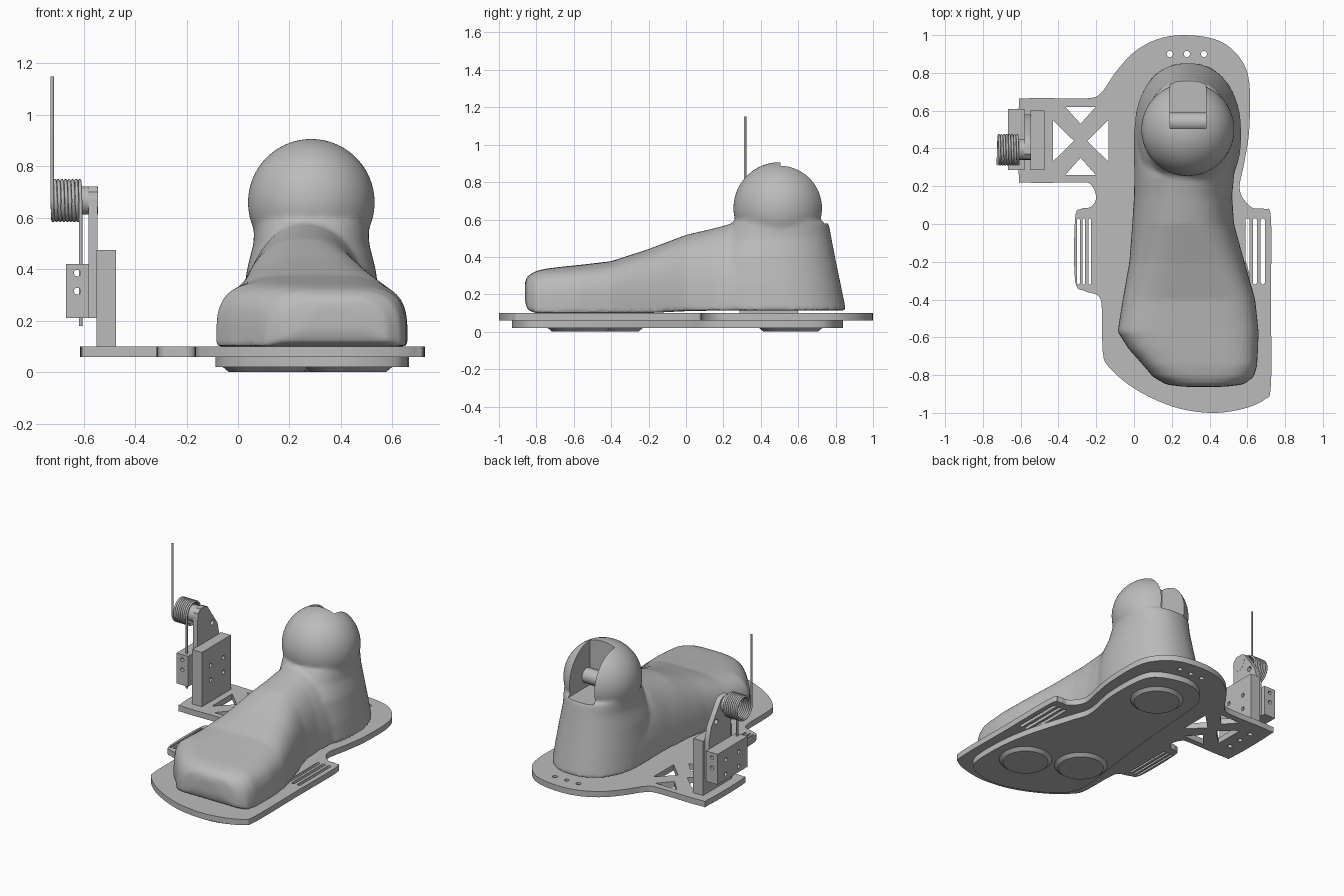
import bpy, bmesh, math
from mathutils import Matrix, Vector

cube = bpy.data.objects.get("Cube")
if cube:
    bpy.data.objects.remove(cube, do_unlink=True)

grey = bpy.data.materials.new("light_grey")
grey.use_nodes = True
grey.diffuse_color = (0.5, 0.5, 0.5, 1)
grey.node_tree.nodes["Principled BSDF"].inputs["Base Color"].default_value = grey.diffuse_color


def add(name, data):
    ob = bpy.data.objects.new(name, data)
    bpy.context.scene.collection.objects.link(ob)
    if not data.materials:
        data.materials.append(grey)
    return ob


def bake(ob, angle=35):
    """Turn modifiers or curve into a mesh, shaded smooth with sharp edges kept."""
    name, matrix = ob.name, ob.matrix_basis.copy()
    bpy.context.view_layer.update()
    deps = bpy.context.evaluated_depsgraph_get()
    mesh = bpy.data.meshes.new_from_object(ob.evaluated_get(deps))
    bpy.data.objects.remove(ob, do_unlink=True)
    mesh.shade_smooth()
    mesh.set_sharp_from_angle(angle=math.radians(angle))
    new = add(name, mesh)
    new.name = name
    new.matrix_basis = matrix
    return new


def from_bmesh(name, bm):
    bmesh.ops.recalc_face_normals(bm, faces=bm.faces[:])
    mesh = bpy.data.meshes.new(name)
    bm.to_mesh(mesh)
    bm.free()
    return add(name, mesh)


def box_into(bm, x0, x1, y0, y1, z0, z1):
    mat = Matrix.Translation(((x0 + x1) / 2, (y0 + y1) / 2, (z0 + z1) / 2))
    mat = mat @ Matrix.Diagonal((x1 - x0, y1 - y0, z1 - z0, 1))
    bmesh.ops.create_cube(bm, size=1, matrix=mat)


def cyl_into(bm, centre, axis, r, length, r2=None, segs=24):
    rot = Vector(axis).to_track_quat('Z', 'Y').to_matrix().to_4x4()
    bmesh.ops.create_cone(bm, cap_ends=True, segments=segs, radius1=r,
                          radius2=r if r2 is None else r2, depth=length,
                          matrix=Matrix.Translation(centre) @ rot)


def box(name, *limits):
    bm = bmesh.new()
    box_into(bm, *limits)
    return from_bmesh(name, bm)


def cylinder(name, *args, **kw):
    bm = bmesh.new()
    cyl_into(bm, *args, **kw)
    return bake(from_bmesh(name, bm))


def loft_into(bm, rings):
    loops = [[bm.verts.new(p) for p in ring] for ring in rings]
    n = len(loops[0])
    for a, b in zip(loops, loops[1:]):
        for i in range(n):
            bm.faces.new((a[i], a[(i + 1) % n], b[(i + 1) % n], b[i]))
    bm.faces.new(loops[0][::-1])
    bm.faces.new(loops[-1])


def rounded(pts, steps=6):
    """Closed smooth curve through the points."""
    out, n = [], len(pts)
    for i in range(n):
        p0, p1, p2, p3 = (Vector(pts[(i + k) % n]) for k in (-1, 0, 1, 2))
        for s in range(steps):
            t = s / steps
            out.append(0.5 * (2 * p1 + (p2 - p0) * t + (2 * p0 - 5 * p1 + 4 * p2 - p3) * t * t
                              + (3 * p1 - p0 - 3 * p2 + p3) * t ** 3))
    return out


def circle(x, y, r, n=20):
    return [(x + r * math.cos(math.tau * i / n), y + r * math.sin(math.tau * i / n)) for i in range(n)]


def slot(x, y0, y1, w):
    r = w / 2
    arc = [math.pi * i / 6 for i in range(7)]
    return ([(x + r * math.cos(a), y1 - r + r * math.sin(a)) for a in arc]
            + [(x - r * math.cos(a), y0 + r - r * math.sin(a)) for a in arc])


def flat_plate(name, loops, thickness, location, rotation=(0, 0, 0)):
    """Flat plate from an outline followed by its holes."""
    cu = bpy.data.curves.new(name, 'CURVE')
    cu.dimensions, cu.fill_mode, cu.extrude = '2D', 'BOTH', thickness / 2
    for loop in loops:
        sp = cu.splines.new('POLY')
        sp.points.add(len(loop) - 1)
        for pt, co in zip(sp.points, loop):
            pt.co = (co[0], co[1], 0, 1)
        sp.use_cyclic_u = True
    ob = add(name, cu)
    ob.location, ob.rotation_euler = location, rotation
    return bake(ob)


def cut(ob, cutter):
    mod = ob.modifiers.new("cut", 'BOOLEAN')
    mod.operation, mod.solver, mod.object = 'DIFFERENCE', 'EXACT', cutter
    return bake(ob)


# Base plate with strap slots, truss window and screw holes
outline = rounded([
    (.28, 1), (.45, .97), (.56, .88), (.61, .75), (.61, .5), (.585, .33), (.56, .18), (.62, .09),
    (.69, .08), (.725, .03), (.725, -.4), (.725, -.85), (.69, -.93), (.57, -.98), (.4, -1),
    (.2, -.965), (0, -.87), (-.13, -.76), (-.165, -.68), (-.17, -.45), (-.19, -.38), (-.26, -.355),
    (-.312, -.3), (-.312, .03), (-.28, .08), (-.23, .09), (-.2, .14), (-.23, .21), (-.3, .22),
    (-.57, .22), (-.61, .26), (-.61, .62), (-.57, .665), (-.25, .665), (-.17, .7), (-.1, .8),
    (0, .91), (.13, .98)])
holes = [circle(x, .9, .016) for x in (.19, .28, .37)]
holes += [circle(-.51, y, .016) for y in (.35, .45, .55)]
holes += [slot(x, -.32, .03, .014) for x in (-.294, -.266, -.235)]
holes += [slot(x, -.32, .03, .022) for x in (.6, .64, .682)]
for s in (-1, 1):
    mx, my = -.283, .44
    holes.append([(mx - .08, my + s * .18), (mx + .08, my + s * .18), (mx, my + s * .09)])
    holes.append([(mx + s * .147, my - .11), (mx + s * .147, my + .11), (mx + s * .035, my)])
flat_plate("base_plate", [outline] + holes, .04, (0, 0, .08))

# Sole under the plate, with three round pads
sole = rounded([
    (.28, .84), (.45, .79), (.52, .68), (.53, .4), (.49, .15), (.53, 0), (.62, -.3), (.66, -.55),
    (.655, -.8), (.58, -.89), (.4, -.93), (.2, -.88), (0, -.77), (-.08, -.65), (-.08, -.5),
    (-.03, -.1), (0, .2), (.03, .6), (.06, .72), (.15, .81)])
flat_plate("sole", [sole], .041, (0, 0, .0405))
for name, x, y in (("heel_pad", .28, .56), ("outer_ball_pad", .43, -.57), ("inner_ball_pad", .11, -.4)):
    cylinder(name, (x, y, .0125), (0, 0, -1), .175, .025, r2=.145, segs=48)


# Foot form: forefoot sections, ankle rings and ankle ball fused together
def power(v, n):
    return math.copysign(abs(v) ** (2 / n), v)


def foot_section(y, x0, x1, z0, z1, n):
    c, w = (x0 + x1) / 2, (x1 - x0) / 2
    angles = [math.pi * i / 32 for i in range(33)]
    return [(c + w * power(math.cos(a), n), y, z0 + (z1 - z0) * power(max(math.sin(a), 0), n)) for a in angles]


def ankle_ring(z, w, y0, y1, n=2.2):
    c, h = (y0 + y1) / 2, (y1 - y0) / 2
    angles = [math.tau * i / 48 for i in range(48)]
    return [(.285 + w * power(math.cos(a), n), c + h * power(math.sin(a), n), z) for a in angles]


bm = bmesh.new()
loft_into(bm, [foot_section(*s) for s in (
    (-.862, .26, .48, .17, .26, 2), (-.85, .17, .58, .12, .295, 3), (-.81, .1, .635, .1, .322, 3.5),
    (-.75, .05, .652, .1, .337, 4), (-.66, -.03, .657, .1, .348, 4), (-.57, -.087, .66, .1, .357, 4),
    (-.4, -.06, .642, .1, .377, 3.7), (-.2, -.025, .585, .1, .442, 3), (0, -.01, .53, .11, .518, 2.4),
    (.15, 0, .52, .113, .553, 2.2), (.25, 0, .53, .113, .58, 2.1), (.5, 0, .555, .113, .5, 2.2))])
loft_into(bm, [ankle_ring(*s) for s in (
    (.113, .285, .1, .856), (.25, .272, .1, .828), (.4, .25, .13, .797),
    (.5, .225, .2, .778), (.585, .222, .25, .762))])
bmesh.ops.create_uvsphere(bm, u_segments=48, v_segments=32, radius=.247,
                          matrix=Matrix.Translation((.285, .5, .66)))
foot = from_bmesh("foot_form", bm)
fuse = foot.modifiers.new("fuse", 'REMESH')
fuse.mode, fuse.voxel_size = 'VOXEL', .013
soften = foot.modifiers.new("soften", 'SMOOTH')
soften.factor, soften.iterations = .5, 6
foot = bake(foot)
notch = box("notch_cutter", .19, .38, .505, .95, .58, 1.1)
cut(foot, notch)
bpy.data.objects.remove(notch, do_unlink=True)
cylinder("ankle_axle", (.285, .54, .66), (1, 0, 0), .05, .21)

# Spring stand: upright block, bracket and clamp block with shared bores
upright = box("upright_block", -.55, -.475, .285, .6, .1, .475)
clamp = box("clamp_block", -.668, -.58, .285, .61, .21, .42)
shape = [(.34, .21), (.58, .21), (.58, .46), (.555, .56), (.47, .68), (.45, .71), (.42, .722),
         (.37, .722), (.345, .7), (.34, .66)]
bracket = flat_plate("spring_bracket", [shape, circle(.5, .58, .018)], .035, (-.5635, 0, 0),
                     (math.pi / 2, 0, math.pi / 2))
bm = bmesh.new()
for y in (.38, .52):
    for z in (.25, .35):
        cyl_into(bm, (-.57, y, z), (1, 0, 0), .014, .4)
for z in (.315, .385):
    cyl_into(bm, (-.625, .45, z), (0, 1, 0), .013, .6)
bores = from_bmesh("bore_cutter", bm)
for ob in (upright, clamp):
    cut(ob, bores)
bpy.data.objects.remove(bores, do_unlink=True)
cylinder("spring_axle", (-.585, .395, .667), (1, 0, 0), .055, .08)

# Coil spring with a long upper arm and a lower arm through the clamp
turns, steps, radius = 8, 32, .077
path = [(-.722, .393 - radius, 1.15)]
for i in range(turns * steps + 1):
    a = math.tau * i / steps
    path.append((-.722 + .11 * i / (turns * steps), .393 - radius * math.cos(a), .667 - radius * math.sin(a)))
path.append((-.612, .393 - radius, .18))
wire = bpy.data.curves.new("coil_spring", 'CURVE')
wire.dimensions, wire.bevel_depth, wire.bevel_resolution, wire.use_fill_caps = '3D', .0068, 2, True
spline = wire.splines.new('POLY')
spline.points.add(len(path) - 1)
for pt, co in zip(spline.points, path):
    pt.co = (*co, 1)
bake(add("coil_spring", wire), 50)
